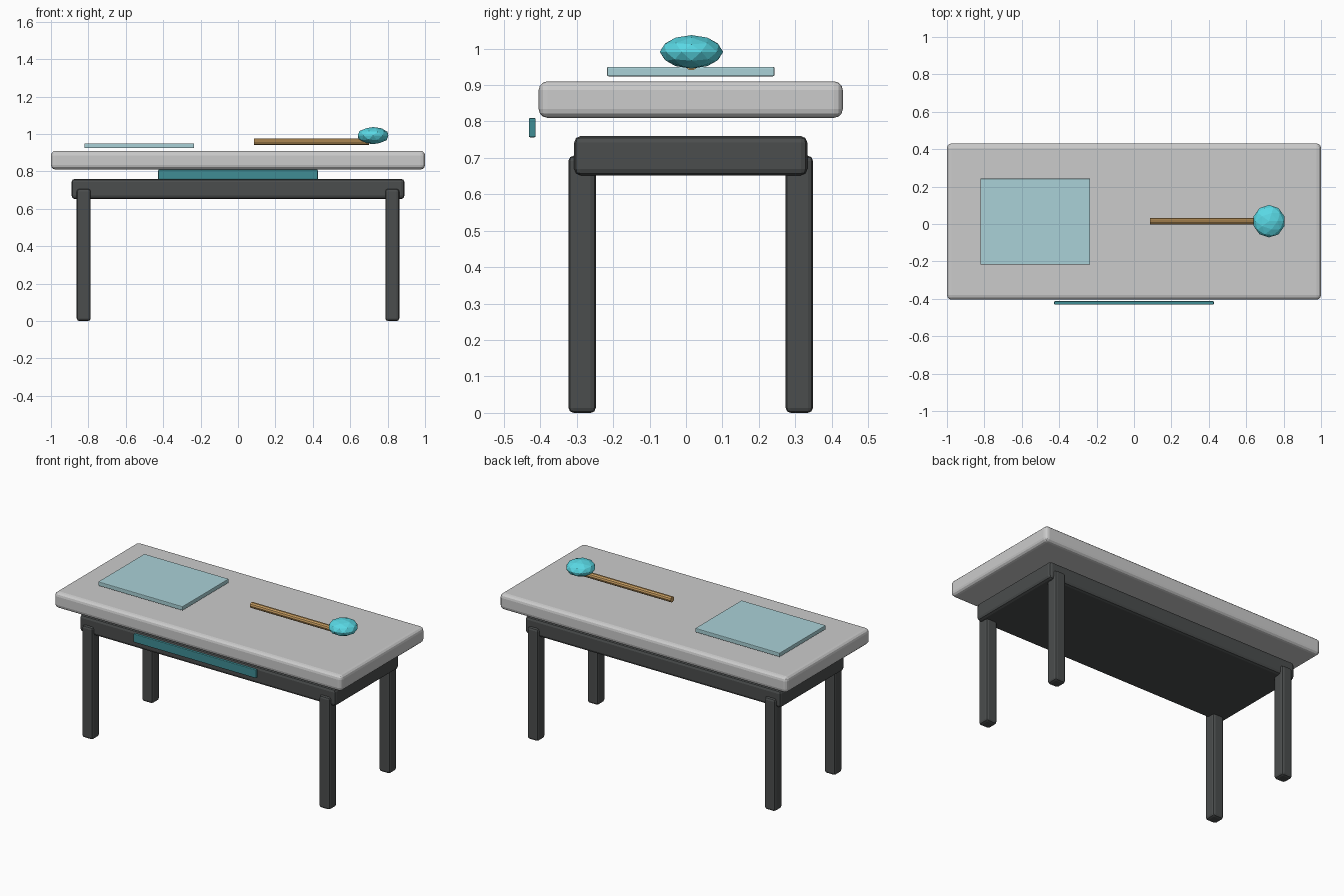
import bpy
import math

cube = bpy.data.objects.get("Cube")
if cube:
    bpy.data.objects.remove(cube, do_unlink=True)


def material(name, r, g, b):
    mat = bpy.data.materials.new(name)
    mat.use_nodes = True
    mat.diffuse_color = (r, g, b, 1)
    mat.node_tree.nodes["Principled BSDF"].inputs["Base Color"].default_value = (r, g, b, 1)
    return mat


stone = material("pale_grey", 0.53, 0.55, 0.54)
frame = material("dark_grey", 0.07, 0.075, 0.075)
teal = material("teal", 0.05, 0.27, 0.3)
glass = material("pale_blue", 0.4, 0.64, 0.68)
wood = material("wood", 0.58, 0.34, 0.12)
aqua = material("aqua", 0.1, 0.69, 0.78)


def finish(name, mat):
    obj = bpy.context.object
    obj.name = obj.data.name = name
    obj.data.materials.append(mat)
    return obj


def box(name, center, size, mat, bevel, segments=2):
    bpy.ops.mesh.primitive_cube_add(size=1, location=center)
    obj = finish(name, mat)
    obj.scale = size
    bpy.ops.object.transform_apply(location=False, rotation=False, scale=True)
    mod = obj.modifiers.new("rounded_edges", "BEVEL")
    mod.width = bevel
    mod.segments = segments
    return obj


MID = 0.013  # depth centre shared by the table parts

# Table top and the frame beneath it
box("table_top", (0, MID, 0.86), (2, 0.835, 0.1), stone, 0.024, 3)
box("apron", (0, MID, 0.706), (1.78, 0.64, 0.108), frame, 0.018)

# Four legs
for side, x in (("right", -0.825), ("left", 0.825)):
    for end, y in (("front", -0.298), ("back", 0.298)):
        box(f"{end}_{side}_leg", (x, MID + y, 0.353), (0.075, 0.075, 0.706), frame, 0.014)

# Front accent strip and mat
box("front_strip", (0, -0.422, 0.783), (0.853, 0.019, 0.053), teal, 0.004)
box("mat", (-0.528, MID, 0.937), (0.588, 0.46, 0.026), glass, 0.004)

# Mallet lying on the table
bpy.ops.mesh.primitive_cylinder_add(vertices=10, radius=0.018, depth=0.615,
                                    location=(0.392, 0.015, 0.958),
                                    rotation=(0, math.pi / 2, 0))
finish("mallet_handle", wood)
bpy.ops.mesh.primitive_ico_sphere_add(subdivisions=2, radius=1, location=(0.722, 0.015, 0.991))
head = finish("mallet_head", aqua)
head.scale = (0.086, 0.087, 0.046)
